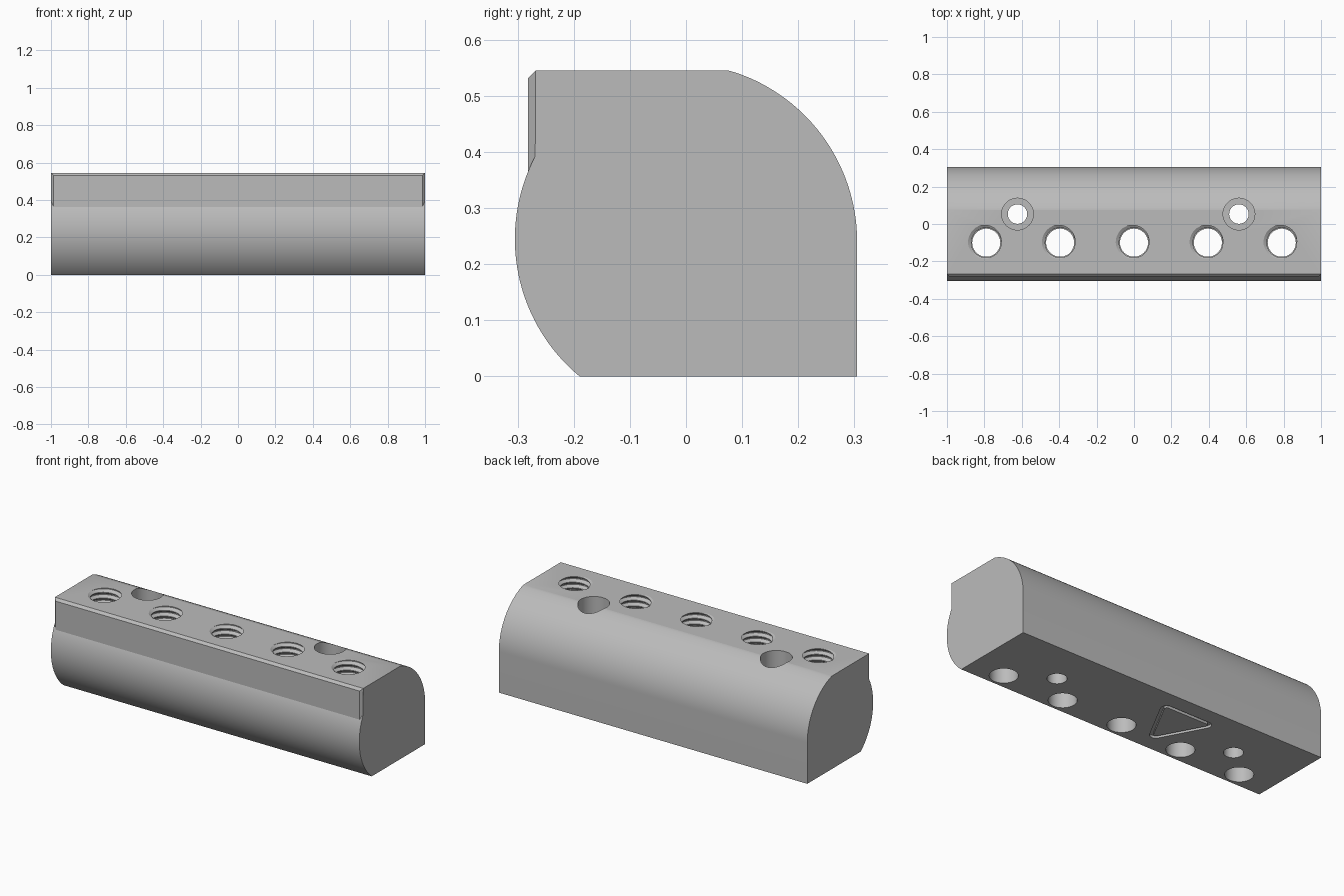
import bpy, bmesh
from math import sin, cos, pi, asin, atan2
from mathutils import Vector

cube = bpy.data.objects.get("Cube")
if cube:
    bpy.data.objects.remove(cube, do_unlink=True)

HEIGHT = 0.545
HOLES_X = [i * 0.395 for i in range(-2, 3)]
HOLE_Y = -0.1
SCREWS = [(-0.623, 0.053), (0.561, 0.053)]

steel = bpy.data.materials.new("grey_metal")
steel.use_nodes = True
GREY = (0.5, 0.5, 0.5, 1)
steel.diffuse_color = GREY
steel.node_tree.nodes["Principled BSDF"].inputs["Base Color"].default_value = GREY


def make_object(name, bm):
    bmesh.ops.recalc_face_normals(bm, faces=bm.faces)
    mesh = bpy.data.meshes.new(name)
    bm.to_mesh(mesh)
    bm.free()
    mesh.materials.append(steel)
    ob = bpy.data.objects.new(name, mesh)
    bpy.context.collection.objects.link(ob)
    return ob


def arc(cx, cy, r, a0, a1, n):
    return [(cx + r * cos(a0 + (a1 - a0) * i / n),
             cy + r * sin(a0 + (a1 - a0) * i / n)) for i in range(n + 1)]


def loft(bm, loop_a, loop_b):
    """Closed solid between two matching loops of points."""
    a = [bm.verts.new(p) for p in loop_a]
    b = [bm.verts.new(p) for p in loop_b]
    bm.faces.new(a)
    bm.faces.new(b)
    for i in range(len(a)):
        j = (i + 1) % len(a)
        bm.faces.new((a[i], a[j], b[j], b[i]))


def add_cylinder(bm, x, y, z0, z1, r):
    geo = bmesh.ops.create_cone(bm, cap_ends=True, segments=48, radius1=r,
                                radius2=r, depth=z1 - z0)
    bmesh.ops.translate(bm, verts=geo["verts"], vec=(x, y, (z0 + z1) / 2))


def add_thread(bm, x, y, z0, z1, pitch=1 / 30, n=48):
    """Cylinder whose wall carries a helical ridge."""
    ridge = [(0, 0.08), (0.35, 0.098), (0.5, 0.098), (0.85, 0.08)]
    turns = int((z1 - z0) / pitch) + 2
    rows = [(t + p, r) for t in range(-1, turns) for p, r in ridge]
    verts = {}

    def vert(j, row):
        phase, r = row
        z = z0 + (phase + j / n) * pitch
        if z <= z0 or z >= z1:
            z, r = min(max(z, z0), z1), 0.08
        key = (j % n, round(z, 5))
        if key not in verts:
            a = 2 * pi * j / n
            verts[key] = bm.verts.new((x + r * cos(a), y + r * sin(a), z))
        return verts[key]

    for j in range(n):
        for lo, hi in zip(rows, rows[1:]):
            quad = [vert(j, lo), vert(j + 1, lo), vert(j + 1, hi), vert(j, hi)]
            face = list(dict.fromkeys(quad))
            if len(face) > 2:
                bm.faces.new(face)
    for z in (z0, z1):
        bm.faces.new([verts[(j, round(z, 5))] for j in range(n)])


def cut(ob, name, bm):
    cutter = make_object(name, bm)
    cutter.hide_render = True
    mod = ob.modifiers.new(name, 'BOOLEAN')
    mod.operation = 'DIFFERENCE'
    mod.solver = 'EXACT'
    mod.object = cutter
    bpy.context.view_layer.objects.active = ob
    bpy.ops.object.modifier_apply(modifier=name)
    bpy.data.objects.remove(cutter, do_unlink=True)


# Bar: bulged front, flat base and back, rounded upper back edge
R = 0.318
front = arc(0.013, 0.245, R, pi + asin(0.245 / R), atan2(0.147, -0.281), 40)
back = arc(-0.013, 0.24, R, atan2(0.305, 0.088), 0, 32)
profile = front + [(-0.268, HEIGHT)] + back + [(0.305, 0)]
profile[0] = (profile[0][0], 0)
profile = [(y, min(z, HEIGHT)) for y, z in profile]
bm = bmesh.new()
loft(bm, [(-1, y, z) for y, z in profile], [(1, y, z) for y, z in profile])
bar = make_object("clamp_bar", bm)

# Plain lower bores of the threaded holes and the screw shafts
bm = bmesh.new()
for x in HOLES_X:
    add_cylinder(bm, x, HOLE_Y, -0.1, 0.7, 0.075)
for x, y in SCREWS:
    add_cylinder(bm, x, y, -0.1, 0.7, 0.052)
cut(bar, "bores", bm)

# Counterbores for the screw heads
bm = bmesh.new()
for x, y in SCREWS:
    add_cylinder(bm, x, y, 0.25, 0.7, 0.085)
cut(bar, "counterbores", bm)

# Threads
bm = bmesh.new()
for x in HOLES_X:
    add_thread(bm, x, HOLE_Y, 0.15, 0.6)
cut(bar, "threads", bm)

# Rounded triangular groove in the base
corners = [Vector(p) for p in ((-0.07, 0.178), (-0.33, 0.178), (-0.2, -0.065))]
start = (-pi / 6, pi / 2, pi * 7 / 6)


def triangle(r):
    pts = []
    for c, a in zip(corners, start):
        pts += arc(c.x, c.y, r, a, a + 2 * pi / 3, 6)
    return pts


bm = bmesh.new()
loops = [[bm.verts.new((x, y, z)) for x, y in triangle(r)]
         for r, z in ((0.032, -0.02), (0.032, 0.015), (0.012, 0.015), (0.012, -0.02))]
for a, b in zip(loops, loops[1:] + loops[:1]):
    for i in range(len(a)):
        j = (i + 1) % len(a)
        bm.faces.new((a[i], a[j], b[j], b[i]))
cut(bar, "triangle_groove", bm)

# Thin front rail with chamfered top and ends
bm = bmesh.new()


def rail_loop(y, half, top):
    return [(-half, y, 0.3), (half, y, 0.3), (half, y, top), (-half, y, top)]


loft(bm, rail_loop(-0.268, 1, HEIGHT), rail_loop(-0.282, 0.986, 0.531))
rail = make_object("front_rail", bm)

# Smooth the curved faces only
bpy.ops.object.select_all(action='DESELECT')
bar.select_set(True)
bpy.context.view_layer.objects.active = bar
bpy.ops.object.shade_smooth_by_angle(angle=0.4)
